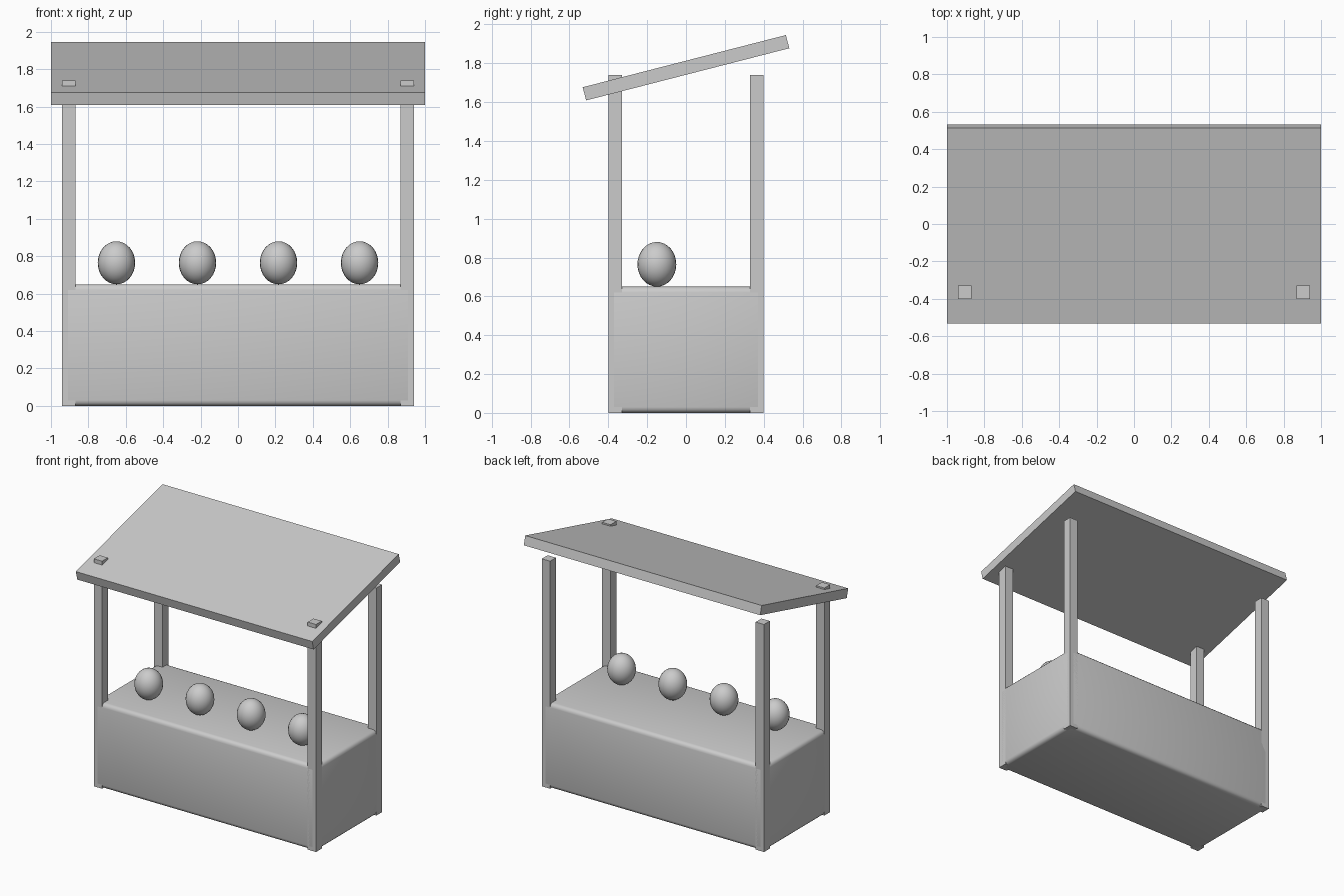
import bpy, math

if "Cube" in bpy.data.objects:
    bpy.data.objects.remove(bpy.data.objects["Cube"])


def box(name, center, size, tilt=0.0):
    bpy.ops.mesh.primitive_cube_add(size=1, location=center)
    ob = bpy.context.object
    ob.name = name
    ob.scale = size
    bpy.ops.object.transform_apply(location=False, rotation=False, scale=True)
    ob.rotation_euler.x = tilt
    return ob


# Counter with softened edges, flush with the posts
counter = box("counter", (0, 0, 0.325), (1.88, 0.80, 0.65))
bevel = counter.modifiers.new("soft_edges", 'BEVEL')
bevel.width = 0.03
bevel.segments = 3
bpy.context.view_layer.objects.active = counter
bpy.ops.object.modifier_apply(modifier=bevel.name)
bpy.ops.object.shade_smooth_by_angle(angle=math.radians(35))

# Four corner posts, the front pair poking through the roof
for side, sx in (("left", -1), ("right", 1)):
    for end, sy in (("front", -1), ("back", 1)):
        box(f"{end}_{side}_post", (sx * 0.905, sy * 0.365, 0.87), (0.07, 0.07, 1.74))

# Slanted roof
box("roof", (0, 0, 1.777), (2.0, 1.08, 0.07), math.radians(14.4))

# Row of egg-shaped goods on the counter
for i in range(4):
    x = -0.65 + i * 1.3 / 3
    bpy.ops.mesh.primitive_uv_sphere_add(segments=24, ring_count=16, radius=0.1,
                                         location=(x, -0.15, 0.765))
    fruit = bpy.context.object
    fruit.name = f"fruit_{i + 1}"
    fruit.scale.z = 1.15
    bpy.ops.object.transform_apply(location=False, rotation=False, scale=True)
    bpy.ops.object.shade_smooth_by_angle(angle=math.radians(40))
